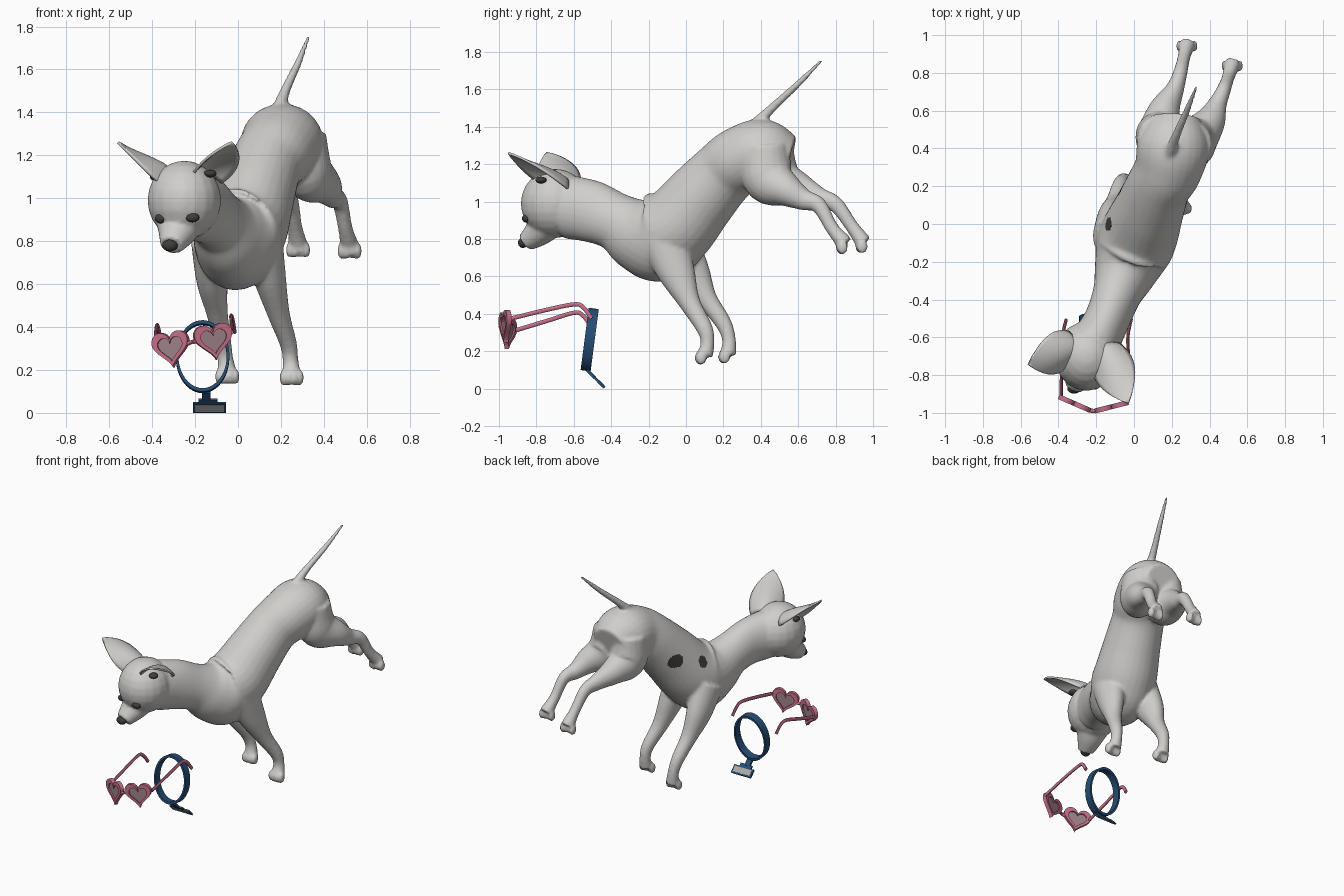
import bpy, bmesh, math
from mathutils import Vector, Matrix

cube = bpy.data.objects.get("Cube")
if cube:
    bpy.data.objects.remove(cube)


def material(name, r, g, b):
    m = bpy.data.materials.new(name)
    m.use_nodes = True
    m.diffuse_color = (r, g, b, 1)
    node = next(n for n in m.node_tree.nodes if n.type == 'BSDF_PRINCIPLED')
    node.inputs["Base Color"].default_value = (r, g, b, 1)
    return m


FUR = material("pale grey fur", .63, .62, .6)
DARK = material("dark grey", .05, .048, .045)
PINK = material("pink frame", .56, .16, .25)
LENS = material("smoky rose lens", .34, .22, .25)
NAVY = material("navy band", .02, .075, .18)
STEEL = material("grey tag", .4, .4, .4)


def finish(bm, name, mat, angle=40):
    bmesh.ops.recalc_face_normals(bm, faces=bm.faces)
    me = bpy.data.meshes.new(name)
    bm.to_mesh(me)
    bm.free()
    me.materials.append(mat)
    for p in me.polygons:
        p.use_smooth = True
    me.set_sharp_from_angle(angle=math.radians(angle))
    ob = bpy.data.objects.new(name, me)
    bpy.context.collection.objects.link(ob)
    return ob


def spline(keys, steps=6):
    """Catmull-Rom through sections of (x, y, z, half width, half height)."""
    k = [Vector(p) for p in keys]
    k = [k[0] * 2 - k[1]] + k + [k[-1] * 2 - k[-2]]
    out = []
    for a, b, c, d in zip(k, k[1:], k[2:], k[3:]):
        for i in range(steps):
            t = i / steps
            out.append(.5 * (2 * b + (c - a) * t + (2 * a - 5 * b + 4 * c - d) * t * t
                             + (3 * b - a - 3 * c + d) * t ** 3))
    return out + [k[-2]]


def loft(bm, keys, sides=20):
    secs = spline(keys)
    pos = [Vector(s[:3]) for s in secs]
    rings = []
    for i, s in enumerate(secs):
        tan = (pos[min(i + 1, len(pos) - 1)] - pos[max(i - 1, 0)]).normalized()
        lat = Vector((1, 0, 0))
        lat = (lat - tan * lat.dot(tan)).normalized()
        up = tan.cross(lat)
        ring = []
        for j in range(sides):
            a = math.tau * j / sides
            ring.append(bm.verts.new(pos[i] + lat * s[3] * math.cos(a) + up * s[4] * math.sin(a)))
        rings.append(ring)
    for a, b in zip(rings, rings[1:]):
        for j in range(sides):
            bm.faces.new((a[j], a[j - 1], b[j - 1], b[j]))
    bm.faces.new(rings[0])
    bm.faces.new(rings[-1][::-1])


def ball(bm, centre, radii):
    mat = Matrix.Translation(centre) @ Matrix.Diagonal((*radii, 1))
    bmesh.ops.create_uvsphere(bm, u_segments=20, v_segments=12, radius=1, matrix=mat)


# Body: overlapping lofts fused into one skin
bm = bmesh.new()
loft(bm, [(.22, .56, 1.23, .13, .12), (.21, .42, 1.26, .19, .18), (.18, .29, 1.22, .18, .18),
          (.13, .2, 1.15, .17, .178), (.08, .075, 1.015, .185, .195), (.03, -.05, .87, .205, .215),
          (-.01, -.15, .81, .2, .24), (-.05, -.26, .83, .165, .2), (-.09, -.37, .89, .13, .155),
          (-.14, -.5, .945, .12, .165), (-.2, -.62, .97, .13, .17)], 28)
# Skull and muzzle
ball(bm, (-.25, -.7, .99), (.172, .184, .185))
loft(bm, [(-.265, -.72, .91, .13, .1), (-.285, -.785, .84, .09, .08), (-.31, -.86, .78, .055, .05)])
# Front and hind legs
loft(bm, [(.11, -.12, .8, .1, .13), (.15, -.05, .62, .075, .1), (.19, .02, .46, .052, .058),
          (.235, .1, .32, .04, .044), (.245, .115, .24, .037, .037), (.25, .1, .175, .045, .045)])
loft(bm, [(-.12, -.07, .8, .1, .13), (-.12, .03, .62, .075, .1), (-.1, .11, .48, .052, .058),
          (-.075, .2, .35, .042, .044), (-.06, .23, .26, .037, .037), (-.05, .225, .18, .045, .045)])
loft(bm, [(.12, .45, 1.3, .1, .12), (.13, .47, 1.13, .12, .14), (.16, .6, 1.07, .085, .09),
          (.215, .71, 1.02, .05, .058), (.245, .8, .985, .038, .043),
          (.265, .885, .87, .034, .036), (.28, .95, .78, .045, .045)])
loft(bm, [(.31, .42, 1.3, .1, .12), (.32, .44, 1.13, .12, .14), (.4, .54, 1.06, .085, .09),
          (.44, .63, 1.01, .052, .058), (.475, .71, .98, .038, .043),
          (.5, .78, .86, .034, .036), (.52, .85, .775, .045, .045)])
# Toes
for x, y, z in ((.25, .085, .16), (-.05, .21, .165), (.28, .945, .755), (.52, .84, .75)):
    for i in (-1.5, -.5, .5, 1.5):
        ball(bm, (x + i * .026, y - .015 + abs(i) * .008, z + .004), (.018, .03, .038))
# Tail
loft(bm, [(.19, .37, 1.41, .035, .035), (.22, .46, 1.5, .024, .024),
          (.28, .6, 1.63, .018, .018), (.33, .725, 1.755, .009, .009)])
body = finish(bm, "dog_body", FUR)
remesh = body.modifiers.new("fuse", 'REMESH')
remesh.mode = 'VOXEL'
remesh.voxel_size = .01
soft = body.modifiers.new("soften", 'SMOOTH')
soft.factor, soft.iterations = .5, 7
skin = bpy.data.meshes.new_from_object(body.evaluated_get(bpy.context.evaluated_depsgraph_get()))
body.modifiers.clear()
body.data = skin
skin.materials.clear()
for m in (FUR, DARK):
    skin.materials.append(m)
# Two dark flank spots on the right side
for p in skin.polygons:
    p.use_smooth = True
    p.material_index = int(p.normal.x < -.25 and any(
        math.hypot(p.center.y - y, p.center.z - z) < r for y, z, r in ((.2, 1.05, .05), (0, .99, .037))))


# Ears: cupped leaf-shaped shells
def ear(name, base, tip, across, width):
    base, axis = Vector(base), Vector(tip) - Vector(base)
    w = Vector(across)
    w = (w - axis * w.dot(axis) / axis.length_squared).normalized()
    back = w.cross(axis).normalized()
    if back.z < 0:
        back = -back
    bm = bmesh.new()
    rows = []
    for i in range(15):
        t = i / 14
        half = width * max(math.sin(math.pi * (.25 + .75 * t)), 0) ** .85
        rows.append([bm.verts.new(base + axis * t + w * half * s + back * half * (.55 - .8 * s * s) * (1 - t))
                     for s in [j / 6 - 1 for j in range(13)]])
    for a, b in zip(rows, rows[1:]):
        for j in range(12):
            bm.faces.new((a[j], a[j + 1], b[j + 1], b[j]))
    bmesh.ops.remove_doubles(bm, verts=bm.verts, dist=.0005)
    ob = finish(bm, name, FUR, 180)
    thick = ob.modifiers.new("thickness", 'SOLIDIFY')
    thick.thickness, thick.offset = .012, 0


ear("left_ear", (-.155, -.66, 1.08), (-.03, -.95, 1.26), (.2, .07, .03), .11)
ear("right_ear", (-.32, -.65, 1.08), (-.56, -.745, 1.26), (-.06, .18, .08), .11)

# Eyes, nose and ear openings
for name, c, r in (("right_eye", (-.36, -.805, .905), (.028, .022, .022)),
                   ("left_eye", (-.212, -.855, .91), (.032, .022, .022)),
                   ("nose", (-.317, -.872, .78), (.036, .026, .028)),
                   ("left_ear_opening", (-.13, -.775, 1.115), (.03, .03, .018)),
                   ("right_ear_opening", (-.39, -.7, 1.1), (.02, .03, .018))):
    bm = bmesh.new()
    ball(bm, c, r)
    finish(bm, name, DARK)


# Flat bands and plates following an outline in the local xz plane
def band(name, outline, inner, half, matrix, mat):
    n = len(outline)
    bm = bmesh.new()
    loops = [[bm.verts.new(matrix @ Vector((x * s, y, z * s))) for x, z in outline]
             for s, y in ((1, -half), (1, half), (inner, half), (inner, -half))]
    for a, b in zip(loops, loops[1:] + loops[:1]):
        for j in range(n):
            bm.faces.new((a[j - 1], a[j], b[j], b[j - 1]))
    finish(bm, name, mat)


def plate(name, outline, half, matrix, mat):
    bm = bmesh.new()
    a, b = [[bm.verts.new(matrix @ Vector((x, y, z))) for x, z in outline] for y in (-half, half)]
    bm.faces.new(a)
    bm.faces.new(b[::-1])
    for j in range(len(outline)):
        bm.faces.new((a[j - 1], a[j], b[j], b[j - 1]))
    finish(bm, name, mat)


turns = [math.tau * i / 48 for i in range(48)]
heart = [(.092 * math.sin(t) ** 3, .0058 * (13 * math.cos(t) - 5 * math.cos(2 * t) - 2 * math.cos(3 * t)
                                            - math.cos(4 * t) + 2.5)) for t in turns]

# Heart glasses
for side, c, yaw in (("right", (-.31, -.953, .295), -.41), ("left", (-.113, -.966, .33), .25)):
    place = Matrix.Translation(c) @ Matrix.Rotation(yaw, 4, 'Z') @ Matrix.Rotation(-.15, 4, 'Y')
    band(side + "_heart_frame", heart, .68, .013, place, PINK)
    plate(side + "_lens", [(x * .7, z * .7) for x, z in heart], .004, place, LENS)
for name, path in (("bridge", [(-.24, -.985, .32), (-.215, -.99, .33), (-.19, -.985, .335)]),
                   ("right_temple", [(-.385, -.915, .31), (-.383, -.75, .36), (-.378, -.6, .405),
                                     (-.37, -.55, .39), (-.36, -.51, .335)]),
                   ("left_temple", [(-.03, -.935, .375), (-.03, -.75, .42), (-.032, -.6, .45),
                                    (-.025, -.55, .435), (-.015, -.505, .375)])):
    bm = bmesh.new()
    loft(bm, [(*p, .009, .012) for p in path], 10)
    finish(bm, name, PINK)

# Collar with hanging tag
ring = [(.125 * math.cos(t), .168 * math.sin(t)) for t in turns]
band("collar", ring, .9, .027,
     Matrix.Translation((-.165, -.515, .262)) @ Matrix.Rotation(-.13, 4, 'X'), NAVY)


def rect(w, h):
    return [(-w / 2, -h / 2), (w / 2, -h / 2), (w / 2, h / 2), (-w / 2, h / 2)]


for name, w, h, half, c, mat in (("tag_rim", .155, .06, .006, (-.133, -.456, .026), NAVY),
                                 ("tag_face", .135, .042, .0085, (-.133, -.456, .026), STEEL),
                                 ("tag_shoulder", .09, .03, .006, (-.14, -.482, .052), NAVY),
                                 ("tag_stem", .04, .06, .008, (-.148, -.507, .077), NAVY)):
    plate(name, rect(w, h), half, Matrix.Translation(c) @ Matrix.Rotation(.78, 4, 'X'), mat)
